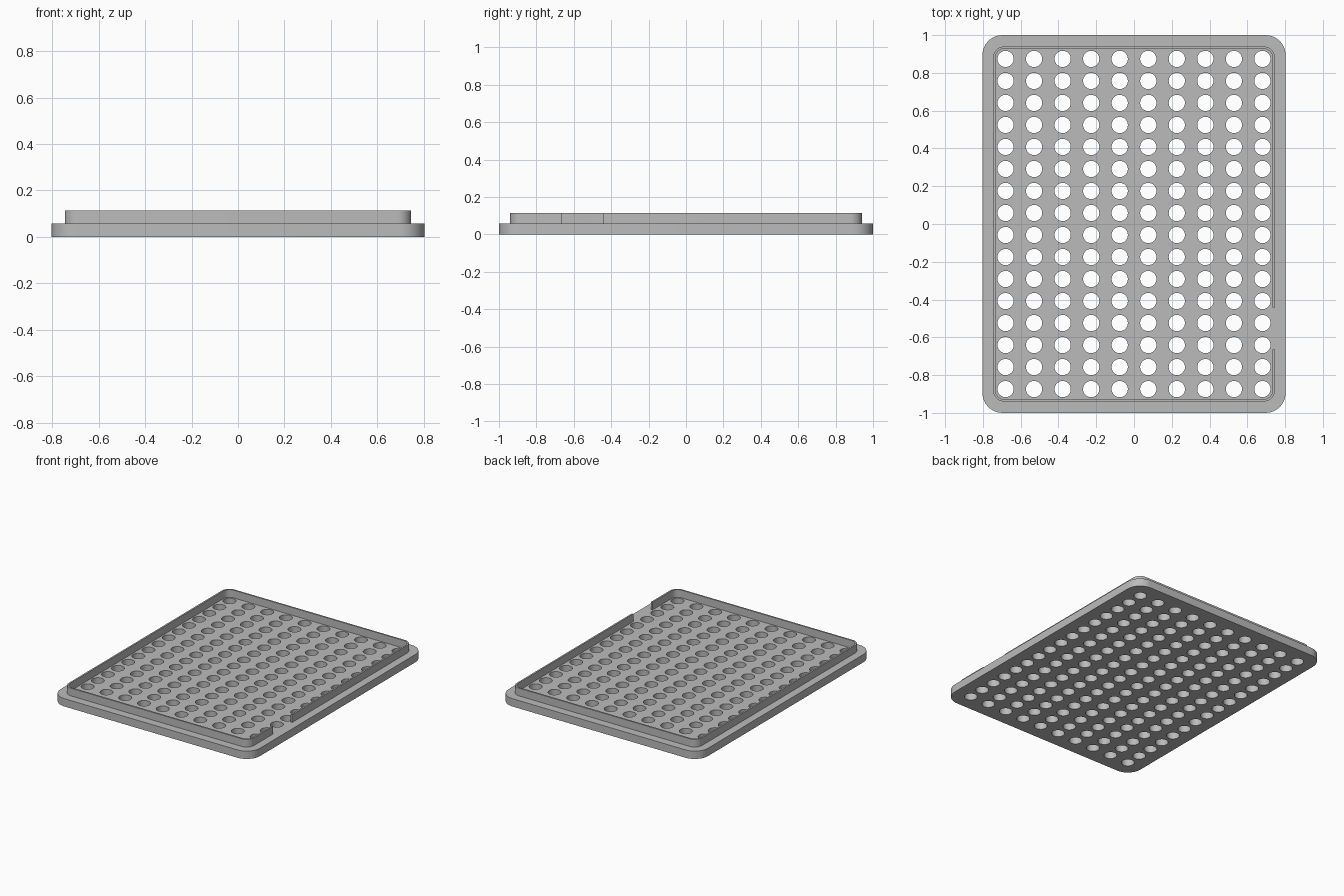
import bpy
from math import cos, sin, pi, radians

if "Cube" in bpy.data.objects:
    bpy.data.objects.remove(bpy.data.objects["Cube"])

grey = bpy.data.materials.new("plain grey")
grey.use_nodes = True
COLOUR = (0.5, 0.5, 0.5, 1)
grey.diffuse_color = COLOUR
grey.node_tree.nodes["Principled BSDF"].inputs["Base Color"].default_value = COLOUR


def circle(cx, cy, r, n=32):
    return [(cx + r * cos(2 * pi * i / n), cy + r * sin(2 * pi * i / n)) for i in range(n)]


def rounded_rect(hx, hy, r, steps=10):
    """Counter-clockwise outline starting at the lower end of the +x side."""
    pts = []
    for k, (sx, sy) in enumerate([(1, 1), (-1, 1), (-1, -1), (1, -1)]):
        for i in range(steps + 1):
            a = (k + i / steps) * pi / 2
            pts.append((sx * (hx - r) + r * cos(a), sy * (hy - r) + r * sin(a)))
    return pts


def extruded(name, outlines, z0, z1):
    """Fill flat outlines (inner ones become holes) and extrude from z0 to z1."""
    curve = bpy.data.curves.new(name, 'CURVE')
    curve.dimensions = '2D'
    curve.fill_mode = 'BOTH'
    curve.extrude = (z1 - z0) / 2
    for pts in outlines:
        spline = curve.splines.new('POLY')
        spline.points.add(len(pts) - 1)
        for p, (x, y) in zip(spline.points, pts):
            p.co = (x, y, 0, 1)
        spline.use_cyclic_u = True
    obj = bpy.data.objects.new(name, curve)
    obj.location.z = (z0 + z1) / 2
    bpy.context.collection.objects.link(obj)
    bpy.ops.object.select_all(action='DESELECT')
    obj.select_set(True)
    bpy.context.view_layer.objects.active = obj
    bpy.ops.object.convert(target='MESH')
    obj = bpy.context.object
    obj.data.materials.clear()
    obj.data.materials.append(grey)
    # Weld the caps to the sides
    bpy.ops.object.mode_set(mode='EDIT')
    bpy.ops.mesh.select_all(action='SELECT')
    bpy.ops.mesh.remove_doubles(threshold=0.0001)
    bpy.ops.mesh.normals_make_consistent(inside=False)
    bpy.ops.object.mode_set(mode='OBJECT')
    bpy.ops.object.shade_smooth_by_angle(angle=radians(30))
    return obj


# Perforated base plate: 10 columns by 16 rows of round holes
COLS, ROWS = 10, 16
holes = [circle(-0.68 + 1.36 * i / (COLS - 1), -0.874 + 1.748 * j / (ROWS - 1), 0.043)
         for i in range(COLS) for j in range(ROWS)]
extruded("perforated_plate", [rounded_rect(0.803, 1.0, 0.107)] + holes, 0, 0.057)

# Thin upright rim with an opening in its +x side
GAP_LOW, GAP_HIGH = -0.664, -0.442
outer = rounded_rect(0.746, 0.94, 0.06)
inner = rounded_rect(0.734, 0.928, 0.048)
rim = ([(0.746, GAP_HIGH)] + outer + [(0.746, GAP_LOW), (0.734, GAP_LOW)]
       + inner[::-1] + [(0.734, GAP_HIGH)])
extruded("rim", [rim], 0.057, 0.113)
